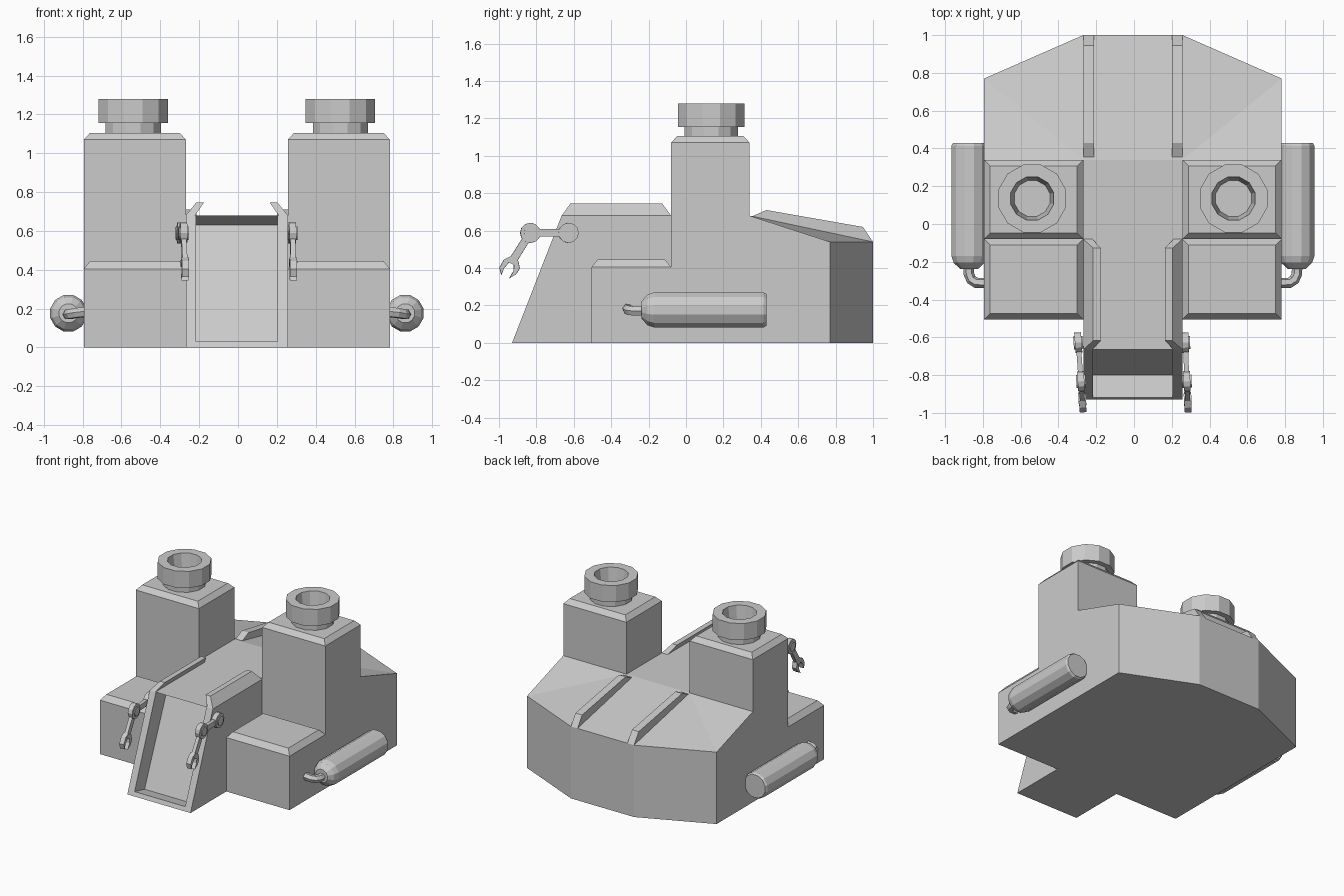
import bpy, bmesh, math
from mathutils import Vector

if "Cube" in bpy.data.objects:
    bpy.data.objects.remove(bpy.data.objects["Cube"])

CENTRE = -0.006  # the mirror plane sits slightly off zero

grey = bpy.data.materials.new("plain grey")
grey.use_nodes = True
COLOUR = (0.6, 0.6, 0.6, 1)
grey.diffuse_color = COLOUR
for node in grey.node_tree.nodes:
    if node.type == 'BSDF_PRINCIPLED':
        node.inputs["Base Color"].default_value = COLOUR


def finish(name, bm, location=(CENTRE, 0, 0)):
    bmesh.ops.remove_doubles(bm, verts=bm.verts, dist=0.0005)
    bmesh.ops.recalc_face_normals(bm, faces=bm.faces)
    mesh = bpy.data.meshes.new(name)
    bm.to_mesh(mesh)
    bm.free()
    mesh.materials.append(grey)
    ob = bpy.data.objects.new(name, mesh)
    ob.location = location
    bpy.context.collection.objects.link(ob)
    return ob


def loft(bm, rings, caps=True):
    """Join rings of points with quads, closing both ends."""
    rows = [[bm.verts.new(p) for p in ring] for ring in rings]
    n = len(rows[0])
    for a, b in zip(rows, rows[1:]):
        for i in range(n):
            j = (i + 1) % n
            bm.faces.new((a[i], a[j], b[j], b[i]))
    if caps:
        bm.faces.new(rows[0])
        bm.faces.new(rows[-1])
    return rows


def prism(bm, outline, x0, x1):
    """Extrude a (y, z) outline along x."""
    loft(bm, [[(x, y, z) for y, z in outline] for x in (x0, x1)])


def disc(bm, y, z, r, half, n=12):
    angles = [math.tau * i / n for i in range(n)]
    prism(bm, [(y + r * math.cos(a), z + r * math.sin(a)) for a in angles], -half, half)


def lathe(name, profile, centre, axis='Z', n=12):
    """Revolve (radius, height) pairs around an axis."""
    bm = bmesh.new()
    rings = []
    for r, h in profile:
        ring = []
        for i in range(n):
            a = math.tau * (i + 0.5) / n
            u, v = r * math.cos(a), r * math.sin(a)
            ring.append(Vector((u, v, h) if axis == 'Z' else (u, h, v)) + Vector(centre))
        rings.append(ring)
    loft(bm, rings, caps=False)
    return finish(name, bm)


def block(name, s, x0, x1, y0, y1, shoulder, top, inset=0.032):
    """Box with a chamfered top."""
    def rect(d, z):
        return [(s * (x0 + d), y0 + d, z), (s * (x1 - d), y0 + d, z),
                (s * (x1 - d), y1 - d, z), (s * (x0 + d), y1 - d, z)]
    bm = bmesh.new()
    loft(bm, [rect(0, 0), rect(0, shoulder), rect(inset, top)])
    return finish(name, bm)


INNER, EDGE, SIDE = 0.21, 0.2625, 0.7875
DECK, RIM = 0.68, 0.54
FRONT, LIP, MID, BACK = -0.93, -0.665, -0.08, 0.34

# Central deck with a sunken panel in the sloping front
bm = bmesh.new()
prism(bm, [(FRONT, 0), (-0.918, 0.03), (-0.80, 0.003), (-0.54, 0.63),
           (LIP, DECK), (BACK, DECK), (BACK, 0)], -INNER, INNER)
finish("central_deck", bm)

# Rear hull: chamfered plan, roof falling to the rim
bm = bmesh.new()
half = [(SIDE, BACK, DECK), (SIDE, 0.77, RIM), (EDGE, 1.0, RIM)]
rim = half + [(-x, y, z) for x, y, z in reversed(half)]
rim += [(-EDGE, BACK, DECK), (EDGE, BACK, DECK)]
roof = loft(bm, [[(x, y, 0) for x, y, z in rim], rim], caps=False)
base, top = roof
bm.faces.new(base[:6])
for face in ((2, 3, 6, 7), (0, 1, 7), (1, 2, 7), (3, 4, 6), (4, 5, 6)):
    bm.faces.new([top[i] for i in face])
finish("rear_hull", bm)

for s, side in ((1, "left"), (-1, "right")):
    # Walls beside the front panel
    bm = bmesh.new()
    prism(bm, [(FRONT, 0), (LIP, DECK), (BACK, DECK), (BACK, 0)], s * INNER, s * EDGE)
    finish(side + "_front_wall", bm)

    # Rails leaning in over the deck
    bm = bmesh.new()
    section = [(EDGE, DECK, 0), (0.21, 0.745, 0.047), (0.17, 0.745, 0.047), (0.215, DECK, 0)]
    loft(bm, [[(s * x, LIP + d, z) for x, z, d in section],
              [(s * x, MID - d, z) for x, z, d in section]])
    finish(side + "_deck_rail", bm)

    # Raised strips on the rear roof
    bm = bmesh.new()
    prism(bm, [(0.35, 0.675), (0.43, 0.71), (0.945, 0.62), (1.0, RIM)], s * 0.207, s * EDGE)
    finish(side + "_rear_strip", bm)

    # Towers and the lower blocks ahead of them
    block(side + "_tower", s, EDGE, SIDE, MID, BACK, 1.07, 1.105)
    block(side + "_front_block", s, EDGE, SIDE, -0.505, MID, 0.405, 0.445)

    # Hollow chimneys
    lathe(side + "_chimney",
          [(0, 1.10), (0.147, 1.10), (0.147, 1.155), (0.185, 1.155), (0.185, 1.28),
           (0.118, 1.28), (0.098, 1.14), (0, 1.14)], (s * 0.533, 0.135, 0))

    # Side tanks
    lathe(side + "_tank",
          [(0, 0.43), (0.088, 0.43), (0.097, 0.415), (0.097, -0.17), (0.085, -0.205),
           (0.05, -0.237), (0, -0.237)], (s * 0.867, 0, 0.176), axis='Y')

    # Bent pipe from tank to hull
    curve = bpy.data.curves.new(side + "_tank_pipe", 'CURVE')
    curve.dimensions = '3D'
    curve.bevel_depth = 0.028
    curve.bevel_resolution = 1
    curve.use_fill_caps = True
    path = [(0.87, -0.22, 0.17), (0.868, -0.265, 0.17), (0.855, -0.295, 0.172),
            (0.83, -0.311, 0.177), (0.77, -0.313, 0.183)]
    spline = curve.splines.new('POLY')
    spline.points.add(len(path) - 1)
    for point, (x, y, z) in zip(spline.points, path):
        point.co = (s * x, y, z, 1)
    spline.use_smooth = False
    curve.materials.append(grey)
    pipe = bpy.data.objects.new(side + "_tank_pipe", curve)
    pipe.location.x = CENTRE
    bpy.context.collection.objects.link(pipe)

# Jointed arms with claws, each turned a little about its shoulder
for side, x, turn in (("left", 0.272, 0.04), ("right", -0.295, 0.07)):
    bm = bmesh.new()
    for y in (0, -0.205):
        disc(bm, y, 0, 0.054, 0.018)
        disc(bm, y, 0, 0.034, 0.025)
    prism(bm, [(-0.04, -0.02), (-0.04, 0.02), (-0.165, 0.02), (-0.165, -0.02)], -0.013, 0.013)
    prism(bm, [(-0.21, -0.045), (-0.245, -0.025), (-0.315, -0.135), (-0.275, -0.15)],
          -0.013, 0.013)
    # Claw: palm and two hooked fingers
    prism(bm, [(-0.27, -0.15), (-0.31, -0.125), (-0.335, -0.15), (-0.285, -0.175)], -0.02, 0.02)
    prism(bm, [(-0.31, -0.125), (-0.345, -0.142), (-0.37, -0.185), (-0.36, -0.225),
               (-0.347, -0.19), (-0.32, -0.158)], -0.018, 0.018)
    prism(bm, [(-0.27, -0.15), (-0.262, -0.19), (-0.28, -0.22), (-0.318, -0.243),
               (-0.295, -0.205), (-0.292, -0.165)], -0.018, 0.018)
    arm = finish(side + "_arm", bm, (x, -0.628, 0.588))
    arm.rotation_euler.z = turn
